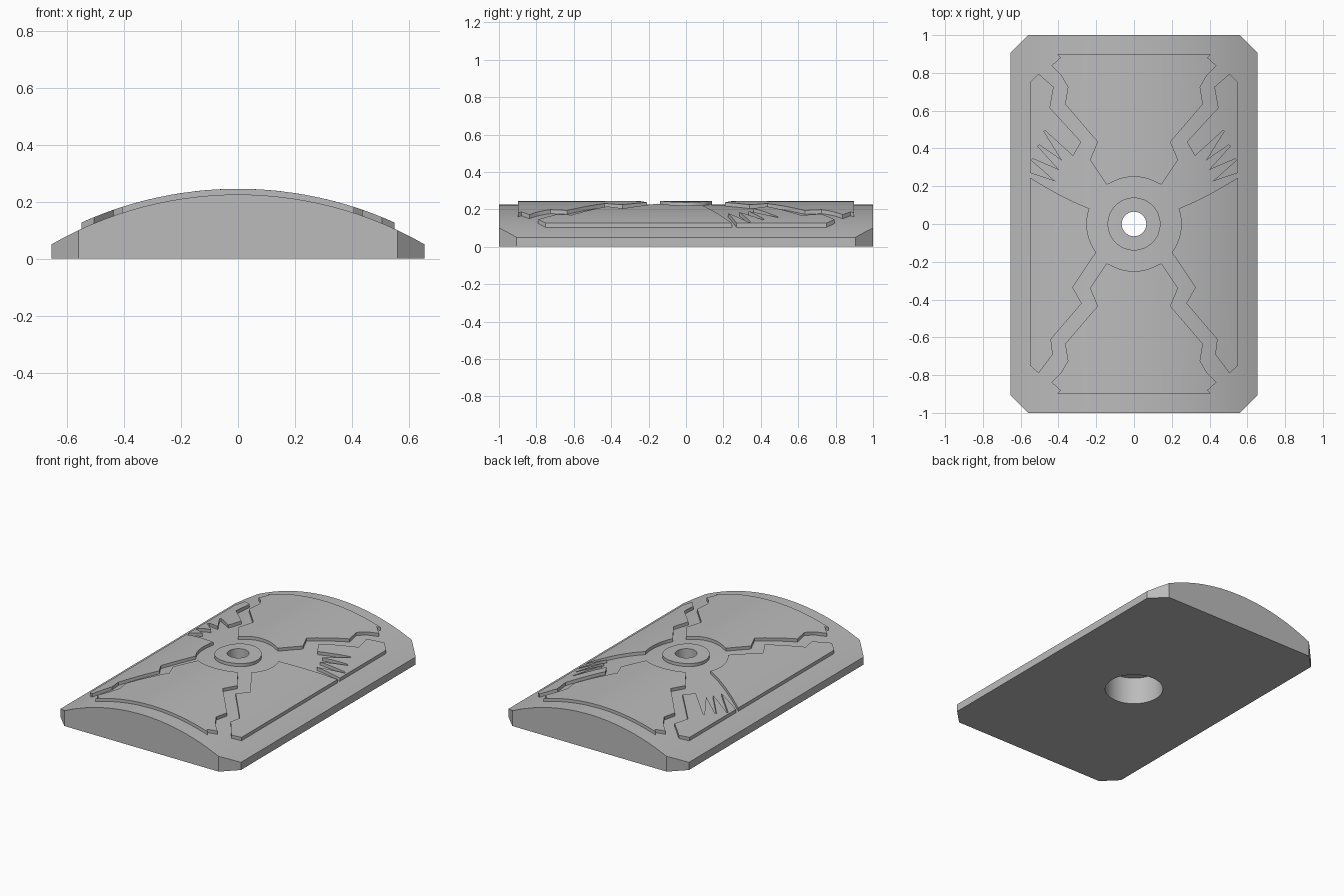
import bpy, bmesh, math

if "Cube" in bpy.data.objects:
    bpy.data.objects.remove(bpy.data.objects["Cube"])

R, CZ = 1.313, -1.088      # crown radius and centre height
RAISE = 0.02               # height of the relief above the crown
HALF = 0.655

grey = bpy.data.materials.new("light grey")
grey.diffuse_color = (0.5, 0.5, 0.5, 1)
grey.use_nodes = True
grey.node_tree.nodes["Principled BSDF"].inputs["Base Color"].default_value = grey.diffuse_color


def crown(x, lift=0.0):
    return CZ + math.sqrt((R + lift) ** 2 - x * x)


def arc(r, a0, a1, n):
    return [(r * math.cos(math.radians(a0 + (a1 - a0) * i / n)),
             r * math.sin(math.radians(a0 + (a1 - a0) * i / n))) for i in range(n + 1)]


def flip(pts, sx, sy):
    return [(x * sx, y * sy) for x, y in pts]


def curved_slab(name, outline, top, bottom):
    """Extrude an outline, cut it in strips and bend it over the crown."""
    bm = bmesh.new()
    bm.faces.new([bm.verts.new((x, y, 0)) for x, y in outline])
    for i in range(1, 28):
        x = -HALF + 2 * HALF * i / 28
        bmesh.ops.bisect_plane(bm, geom=bm.verts[:] + bm.edges[:] + bm.faces[:],
                               dist=1e-5, plane_co=(x, 0, 0), plane_no=(1, 0, 0))
    res = bmesh.ops.extrude_face_region(bm, geom=bm.faces[:])
    upper = {v for v in res["geom"] if isinstance(v, bmesh.types.BMVert)}
    for v in bm.verts:
        v.co.z = top(v.co.x) if v in upper else bottom(v.co.x)
    # bent strips may hold concave faces, so split them cleanly
    bmesh.ops.triangulate(bm, faces=[f for f in bm.faces if len(f.verts) > 4])
    bmesh.ops.recalc_face_normals(bm, faces=bm.faces[:])
    me = bpy.data.meshes.new(name)
    bm.to_mesh(me)
    bm.free()
    ob = bpy.data.objects.new(name, me)
    me.materials.append(grey)
    bpy.context.collection.objects.link(ob)
    return ob


def relief(name, outline):
    return curved_slab(name, outline, lambda x: crown(x, RAISE), lambda x: crown(x) - 0.008)


def bore(ob, radius, z0, z1):
    bpy.ops.mesh.primitive_cylinder_add(vertices=48, radius=radius, depth=z1 - z0,
                                        location=(0, 0, (z0 + z1) / 2))
    cutter = bpy.context.object
    cutter.data.materials.append(grey)
    mod = ob.modifiers.new("bore", "BOOLEAN")
    mod.operation, mod.object, mod.solver = "DIFFERENCE", cutter, "EXACT"
    bpy.context.view_layer.objects.active = ob
    bpy.ops.object.modifier_apply(modifier=mod.name)
    bpy.data.objects.remove(cutter)


# Crowned base with cut corners, a through hole and a wide recess below
corner = [(HALF, 0.905), (0.56, 1.0)]
base = curved_slab("base", corner + flip(corner[::-1], -1, 1) + flip(corner, -1, -1)
                   + flip(corner[::-1], 1, -1), crown, lambda x: 0.0)
bore(base, 0.065, -0.1, 0.5)
bore(base, 0.177, -0.1, 0.18)

# Raised ring around the hole
ring = relief("hub_ring", arc(0.14, 0, 360, 48)[:-1])
bore(ring, 0.065, -0.1, 0.5)

# End panels with jagged sides
jag = [(0.19, 0.34), (0.233, 0.34), (0.193, 0.435), (0.365, 0.635), (0.35, 0.725),
       (0.385, 0.785), (0.437, 0.838), (0.39, 0.88), (0.407, 0.897)]
jag[0] = (0.145, 0.208)
end = jag + flip(jag[::-1], -1, 1) + arc(0.25, 124, 56, 16)[1:-1]
relief("rear_panel", end)
relief("front_panel", flip(end, 1, -1))

# Side panels, with a smaller clawed panel behind each
side = ([(0.2, -0.15), (0.325, -0.335), (0.277, -0.42), (0.44, -0.61), (0.43, -0.69),
         (0.505, -0.79), (0.55, -0.75), (0.55, 0.245), (0.475, 0.2), (0.4, 0.158),
         (0.32, 0.118)] + arc(0.25, 19, -36.8, 14)[:-1])
claw = [(0.55, 0.75), (0.505, 0.795), (0.425, 0.725), (0.445, 0.615), (0.28, 0.435),
        (0.323, 0.36),
        (0.468, 0.492), (0.478, 0.492), (0.38, 0.335),
        (0.5, 0.418), (0.51, 0.412), (0.395, 0.285),
        (0.535, 0.345), (0.543, 0.338), (0.415, 0.225), (0.55, 0.27)]
for label, s in (("right", 1), ("left", -1)):
    relief(label + "_side_panel", flip(side, s, 1))
    relief(label + "_claw_panel", flip(claw, s, 1))

# Smooth the crown, keep the cut edges sharp
bpy.ops.object.select_all(action="DESELECT")
for ob in bpy.context.collection.objects:
    ob.select_set(True)
bpy.context.view_layer.objects.active = base
bpy.ops.object.shade_smooth_by_angle(angle=math.radians(25))
